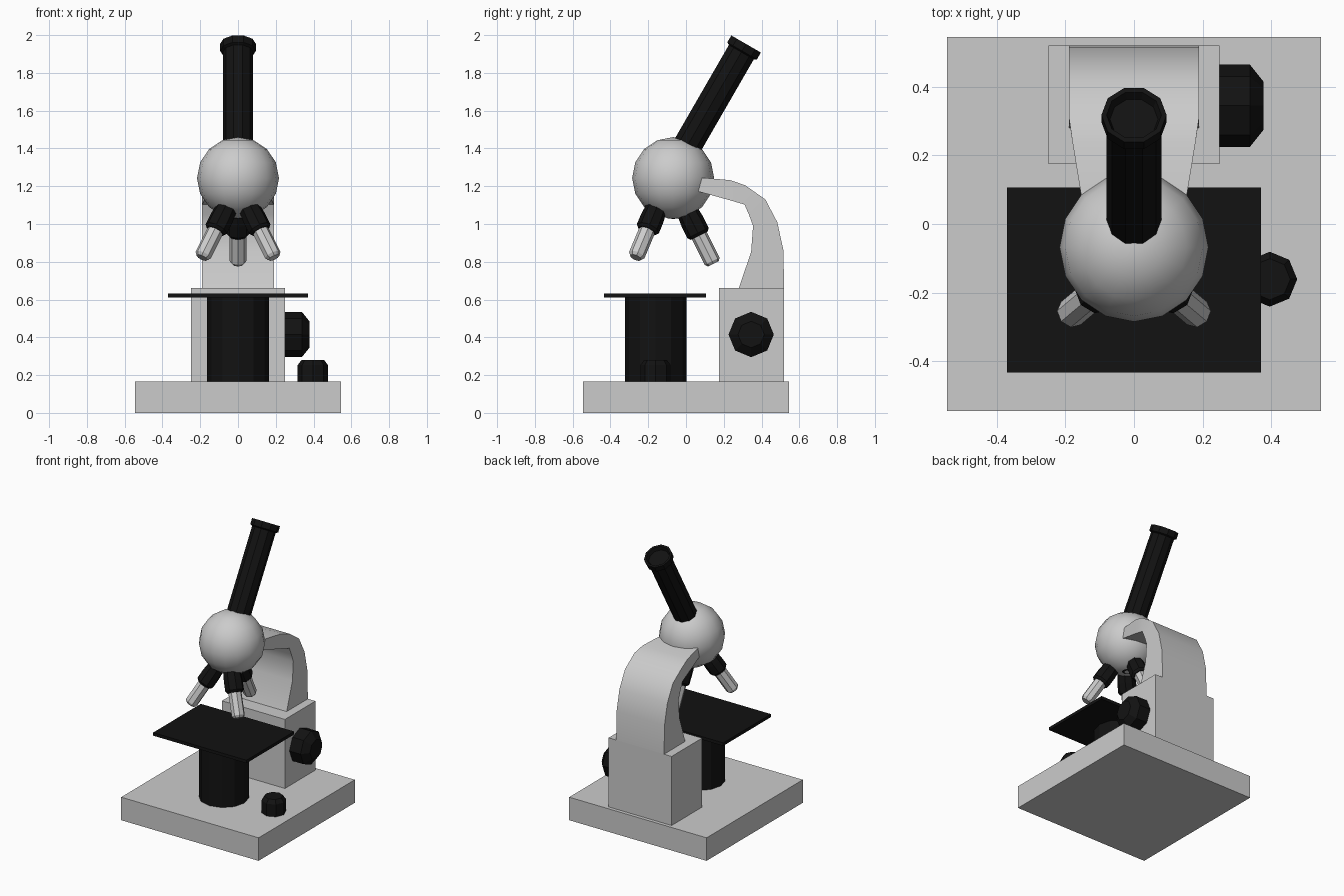
import bpy, bmesh, math
from mathutils import Vector

if "Cube" in bpy.data.objects:
    bpy.data.objects.remove(bpy.data.objects["Cube"])

black = bpy.data.materials.new("black")
black.diffuse_color = (0.006, 0.006, 0.006, 1)
black.use_nodes = True
black.node_tree.nodes["Principled BSDF"].inputs["Base Color"].default_value = black.diffuse_color


def finish(name, bm, mat=None, smooth=None):
    bmesh.ops.recalc_face_normals(bm, faces=bm.faces)
    me = bpy.data.meshes.new(name)
    bm.to_mesh(me)
    bm.free()
    ob = bpy.data.objects.new(name, me)
    bpy.context.collection.objects.link(ob)
    if mat:
        me.materials.append(mat)
    if smooth:
        bpy.ops.object.select_all(action='DESELECT')
        ob.select_set(True)
        bpy.context.view_layer.objects.active = ob
        bpy.ops.object.shade_smooth_by_angle(angle=math.radians(smooth))
    return ob


def box(name, lo, hi, mat=None):
    bm = bmesh.new()
    bmesh.ops.create_cube(bm, size=1)
    for v in bm.verts:
        v.co = [(a + b) / 2 + c * (b - a) for a, b, c in zip(lo, hi, v.co)]
    return finish(name, bm, mat)


def lathe(name, profile, sides, loc, axis=(0, 0, 1), mat=None, smooth=None):
    """Stack of polygon rings (radius, height) along an axis, capped at both ends."""
    bm = bmesh.new()
    rings = [[bm.verts.new((r * math.cos(i * math.tau / sides),
                            r * math.sin(i * math.tau / sides), h))
              for i in range(sides)] for r, h in profile]
    for a, b in zip(rings, rings[1:]):
        for i in range(sides):
            j = (i + 1) % sides
            bm.faces.new((a[i], a[j], b[j], b[i]))
    bm.faces.new(rings[0])
    bm.faces.new(rings[-1])
    ob = finish(name, bm, mat, smooth)
    ob.rotation_euler = Vector(axis).to_track_quat('Z', 'Y').to_euler()
    ob.location = loc
    return ob


# Base, rear block and stage
box("base", (-.545, -.545, 0), (.545, .545, .165))
box("rear_block", (-.25, .175, .165), (.25, .52, .66))
box("stage", (-.37, -.433, .61), (.37, .107, .632), black)
lathe("stage_column", [(.163, .165), (.163, .612)], 12, (0, -.161, 0), mat=black)

# Curved arm: outer (y, z), inner (y, z), half width
sections = [
    ((.52, .66), (.28, .66), .19),
    ((.515, .865), (.345, .854), .19),
    ((.483, 1.01), (.355, .99), .19),
    ((.42, 1.13), (.333, 1.05), .19),
    ((.313, 1.205), (.31, 1.103), .19),
    ((.235, 1.232), (.235, 1.125), .179),
    ((.03, 1.25), (.03, 1.182), .145),
]
bm = bmesh.new()
loops = [[bm.verts.new(p) for p in ((-w, *o), (w, *o), (w, *i), (-w, *i))]
         for o, i, w in sections]
for a, b in zip(loops, loops[1:]):
    for k in range(4):
        n = (k + 1) % 4
        bm.faces.new((a[k], a[n], b[n], b[k]))
bm.faces.new(loops[0])
bm.faces.new(loops[-1])
finish("arm", bm, smooth=35)

# Head ball
bm = bmesh.new()
bmesh.ops.create_uvsphere(bm, u_segments=16, v_segments=8, radius=.217)
head = finish("head", bm, smooth=60)
head.location = (0, -.068, 1.243)

# Eyepiece tube with a hollow flared cap
tilt = Vector((0, .5, .866))
top = Vector((0, .318, 1.953))
lathe("eyepiece_tube", [(.08, 0), (.08, .68)], 10, top - tilt * .72, tilt, black)
lathe("eyepiece_cap", [(.08, -.05), (.095, -.042), (.095, 0), (.08, 0), (.07, -.025)],
      10, top, tilt, black)

# Turret and three objectives
lathe("turret", [(.15, 1.12), (.14, 1.09), (.03, 1.03)], 10, (0, -.068, 0), mat=black)
for side, tip, axis in (
        ("left", (-.186, -.262, .832), (.5, .42, 1)),
        ("right", (.186, -.262, .832), (-.5, .42, 1)),
        ("back", (0, .14, .80), (0, -.5, 1))):
    lathe("objective_" + side, [(.032, -.012), (.044, .004), (.044, .18)], 8, tip, axis)
    lathe("objective_collar_" + side, [(.05, .155), (.063, .17), (.063, .235), (.055, .32)],
          8, tip, axis, black)

# Focus knob and lamp knob
lathe("focus_knob", [(.12, 0), (.12, .09), (.07, .13)], 8, (.248, .345, .415), (1, 0, 0), black)
lathe("lamp_knob", [(.08, 0), (.08, .088), (.06, .115)], 8, (.396, -.161, .165), mat=black)
